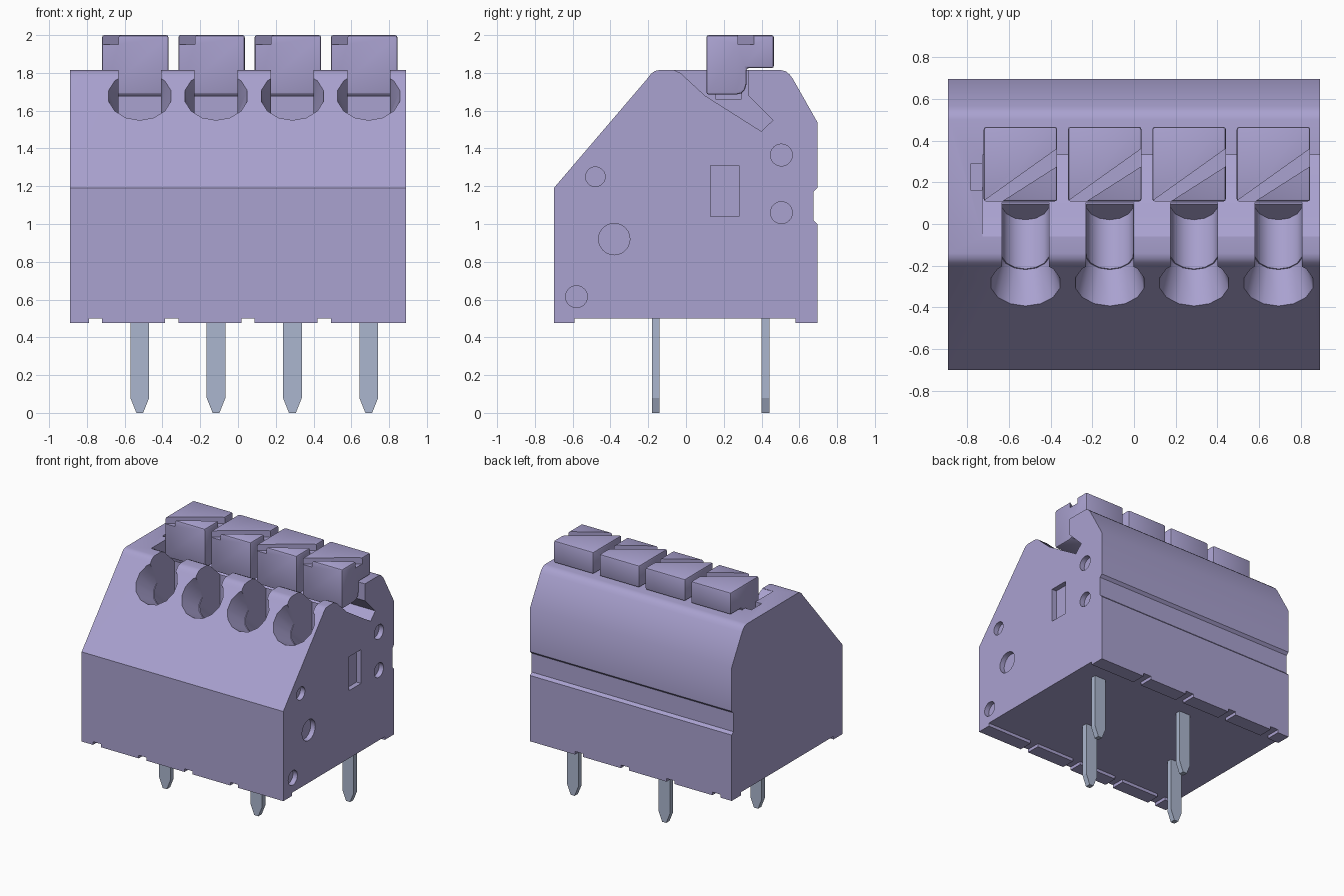
import bpy, bmesh
from math import radians
from mathutils import Vector, Matrix

default = bpy.data.objects.get("Cube")
if default:
    bpy.data.objects.remove(default, do_unlink=True)


def material(name, rgb):
    m = bpy.data.materials.new(name)
    m.use_nodes = True
    m.diffuse_color = (*rgb, 1)
    m.node_tree.nodes["Principled BSDF"].inputs["Base Color"].default_value = (*rgb, 1)
    return m


LAVENDER = material("lavender plastic", (0.40, 0.36, 0.63))
METAL = material("pale blue metal", (0.41, 0.47, 0.62))


def finish(name, bm, mat=None):
    bmesh.ops.recalc_face_normals(bm, faces=bm.faces)
    mesh = bpy.data.meshes.new(name)
    bm.to_mesh(mesh)
    bm.free()
    ob = bpy.data.objects.new(name, mesh)
    bpy.context.collection.objects.link(ob)
    if mat:
        mesh.materials.append(mat)
    return ob


def prism(name, pts, lo, hi, axis, mat=None):
    """Extrude a 2D outline along x (yz points), y (xz points) or z (xy points)."""
    place = {"x": lambda a, b, t: (t, a, b),
             "y": lambda a, b, t: (a, t, b),
             "z": lambda a, b, t: (a, b, t)}[axis]
    bm = bmesh.new()
    face = bm.faces.new([bm.verts.new(place(a, b, lo)) for a, b in pts])
    ext = bmesh.ops.extrude_face_region(bm, geom=[face])
    shift = Vector(place(0, 0, hi - lo))
    bmesh.ops.translate(bm, vec=shift,
                        verts=[v for v in ext["geom"] if isinstance(v, bmesh.types.BMVert)])
    return finish(name, bm, mat)


def rect(a0, b0, a1, b1):
    return [(a0, b0), (a1, b0), (a1, b1), (a0, b1)]


def cone(name, origin, direction, start, end, r1, r2, sides):
    d = Vector(direction).normalized()
    bm = bmesh.new()
    mat = Matrix.Translation(Vector(origin) + d * (start + end) / 2) \
        @ d.to_track_quat("Z", "Y").to_matrix().to_4x4()
    bmesh.ops.create_cone(bm, cap_ends=True, segments=sides, radius1=r1, radius2=r2,
                          depth=end - start, matrix=mat)
    return finish(name, bm)


def activate(ob):
    bpy.ops.object.select_all(action="DESELECT")
    ob.select_set(True)
    bpy.context.view_layer.objects.active = ob


def cut(ob, cutter):
    cutter.hide_render = True
    mod = ob.modifiers.new("cut", "BOOLEAN")
    mod.operation, mod.solver, mod.object = "DIFFERENCE", "EXACT", cutter
    activate(ob)
    bpy.ops.object.modifier_apply(modifier=mod.name)
    bpy.data.objects.remove(cutter, do_unlink=True)


def smooth(ob):
    activate(ob)
    bpy.ops.object.shade_smooth_by_angle(angle=radians(32))


PITCH = 0.404
CENTRES = [-0.52 + PITCH * i for i in range(4)]

# Housing with chamfered front, rounded shoulders and a groove along the back
housing = prism("housing", [
    (-0.7, 0.5), (-0.7, 1.19), (-0.2, 1.775), (-0.185, 1.795), (-0.165, 1.81),
    (-0.14, 1.815), (0.5, 1.815), (0.53, 1.808), (0.55, 1.79), (0.565, 1.77),
    (0.695, 1.54), (0.695, 1.19), (0.675, 1.17), (0.675, 1.02), (0.695, 1.0),
    (0.695, 0.5)], -0.89, 0.89, "x", LAVENDER)

# Lever channel, open at the right end, with a small pocket at the closed end
cut(housing, prism("channel_cutter", [
    (-0.06, 1.9), (-0.06, 1.813), (-0.03, 1.8), (0.1, 1.68), (0.4, 1.49), (0.46, 1.55),
    (0.33, 1.68), (0.33, 1.9)], -0.725, 1.0, "x"))
cut(housing, prism("pocket_cutter", rect(0.16, 1.66, 0.29, 1.9), -0.78, -0.7, "x"))

# Slanted wire entries, each opened upwards by a notch
inward = (0, 0.76, -0.65)
for x in CENTRES:
    mouth = (x, -0.285, 1.68)
    cut(housing, cone("mouth_cutter", mouth, inward, -0.05, 0.19, 0.183, 0.12, 14))
    cut(housing, cone("bore_cutter", mouth, inward, 0.05, 0.5, 0.115, 0.115, 14))
    cut(housing, prism("notch_cutter", [(-0.36, 1.744), (0.103, 1.35), (0.103, 1.9), (-0.36, 1.9)],
                       x - 0.113, x + 0.113, "x"))

# Recesses in the right end face
for y, z, r in [(-0.58, 0.615, 0.058), (-0.38, 0.92, 0.083), (-0.48, 1.25, 0.052),
                (0.505, 1.365, 0.058), (0.505, 1.06, 0.058)]:
    cut(housing, cone("round_recess_cutter", (0.89, y, z), (1, 0, 0), -0.04, 0.05, r, r, 24))
cut(housing, prism("square_recess_cutter", rect(0.13, 1.04, 0.28, 1.31), 0.85, 0.95, "x"))
smooth(housing)

# Foot rails, broken by gaps along the front and back
for side, y0, y1 in [("front", -0.7, -0.59), ("back", 0.58, 0.695)]:
    start = -0.89
    for gap in [-0.755 + PITCH * i for i in range(4)] + [0.925]:
        prism(side + "_foot", rect(start, y0, gap - 0.035, y1), 0.475, 0.5, "z", LAVENDER)
        start = gap + 0.035

# Push buttons with a diagonal groove across the top
for x in CENTRES:
    x0 = x - 0.2
    button = prism("push_button", [
        (0.108, 2.0), (0.465, 2.0), (0.465, 1.825), (0.32, 1.825), (0.32, 1.74),
        (0.312, 1.712), (0.295, 1.692), (0.265, 1.685), (0.108, 1.685)],
        x0, x0 + 0.352, "x", LAVENDER)
    bevel = button.modifiers.new("soft_edges", "BEVEL")
    bevel.width, bevel.segments = 0.012, 2
    bevel.limit_method, bevel.angle_limit = "ANGLE", radians(50)
    activate(button)
    bpy.ops.object.modifier_apply(modifier=bevel.name)
    cut(button, prism("groove_cutter", [
        (x0 - 0.02, 0.096), (x0 + 0.37, 0.374), (x0 + 0.37, 0.288), (x0 + 0.07, 0.097)],
        1.95, 2.1, "z"))
    smooth(button)

# Solder pins in two staggered rows, tapered at the tip
for i, x in enumerate(CENTRES):
    y = 0.42 if i % 2 else -0.16
    prism("solder_pin", [
        (x - 0.05, 0.52), (x - 0.05, 0.08), (x - 0.018, 0), (x + 0.018, 0),
        (x + 0.05, 0.08), (x + 0.05, 0.52)], y - 0.021, y + 0.021, "y", METAL)
